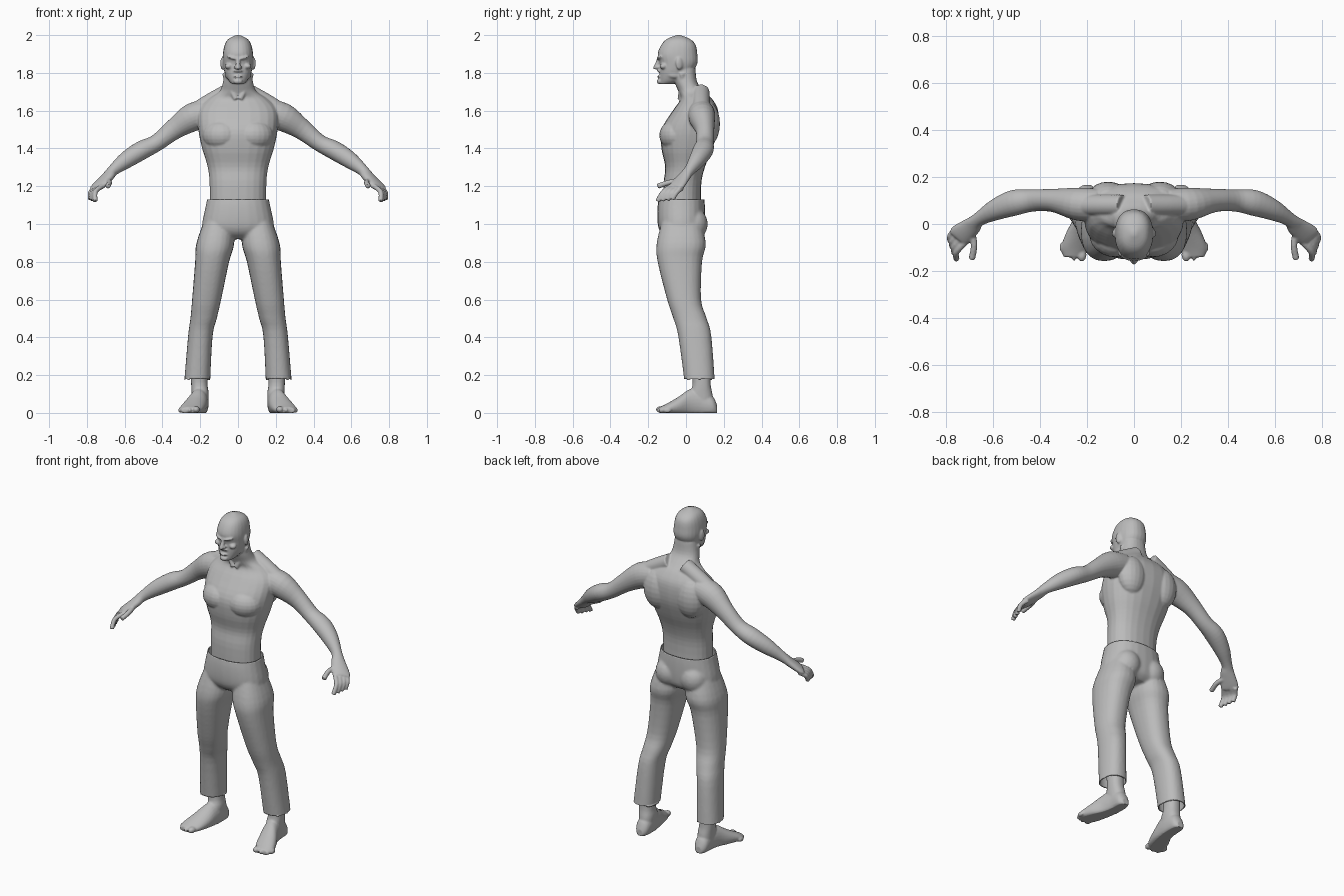
import bpy, bmesh, math
from mathutils import Vector, Matrix

default_cube = bpy.data.objects.get("Cube")
if default_cube:
    bpy.data.objects.remove(default_cube, do_unlink=True)

grey = bpy.data.materials.new("plain grey")
grey.use_nodes = True
grey.diffuse_color = (.5, .5, .5, 1)
grey.node_tree.nodes["Principled BSDF"].inputs["Base Color"].default_value = grey.diffuse_color


def spline(rows, steps=4):
    """Smooth curve through rows of numbers."""
    smooth = []
    for i, (start, end) in enumerate(zip(rows, rows[1:])):
        before, after = rows[max(i - 1, 0)], rows[min(i + 2, len(rows) - 1)]
        for k in range(steps):
            t = k / steps
            ease = t * t * (3 - t - t)
            pull, push = t * (1 - t) ** 2 / 2, t * t * (1 - t) / 2
            smooth.append([a + (b - a) * ease + (b - p) * pull - (n - a) * push
                           for p, a, b, n in zip(before, start, end, after)])
    return smooth + [list(rows[-1])]


def skin(bm, rings, power=2, sides=24):
    """Closed tube through rings of (centre, across, along)."""
    loops = []
    for centre, across, along in rings:
        loop = []
        for k in range(sides):
            angle = math.tau * k / sides
            c, s = math.cos(angle), math.sin(angle)
            point = (centre + across * math.copysign(abs(c) ** (2 / power), c)
                     + along * math.copysign(abs(s) ** (2 / power), s))
            point.z = max(point.z, 0)
            loop.append(bm.verts.new(point))
        loops.append(loop)
    for lower, upper in zip(loops, loops[1:]):
        for k in range(sides):
            bm.faces.new((lower[k - 1], lower[k], upper[k], upper[k - 1]))
    bm.faces.new(loops[0])
    bm.faces.new(loops[-1])


def stack(bm, rows, side=0, power=2.3):
    """Level rings: height, half width, front, back and, on a side, x centre."""
    rings = []
    for height, width, front, back, *x in spline(rows):
        centre = Vector((side * sum(x), (front + back) / 2, height))
        rings.append((centre, Vector((width, 0, 0)), Vector((0, (back - front) / 2, 0))))
    skin(bm, rings, power)


def limb(bm, side, rows):
    """Rings across a path: x, y, z, sideways radius, upright radius."""
    rows = spline(rows)
    points = [Vector((side * x, y, z)) for x, y, z, *radii in rows]
    rings = []
    for i, (centre, row) in enumerate(zip(points, rows)):
        ahead = points[min(i + 1, len(points) - 1)] - points[max(i - 1, 0)]
        across = ahead.cross(Vector((0, 0, 1))).normalized()
        upright = across.cross(ahead).normalized()
        rings.append((centre, across * row[-2], upright * row[-1]))
    skin(bm, rings)


def tube(bm, side, points, radius):
    limb(bm, side, [(*point, radius, radius) for point in points])


def blob(bm, centre, size, tilt=0, turn=0):
    matrix = (Matrix.Translation(centre) @ Matrix.Rotation(turn, 4, "Z")
              @ Matrix.Rotation(tilt, 4, "Y") @ Matrix.Diagonal((*size, 1)))
    bmesh.ops.create_uvsphere(bm, u_segments=20, v_segments=12, radius=1, matrix=matrix)


def fuse(name, bm, voxel, passes):
    """Merge overlapping shapes into one smooth surface."""
    bmesh.ops.recalc_face_normals(bm, faces=bm.faces)
    mesh = bpy.data.meshes.new(name)
    bm.to_mesh(mesh)
    bm.free()
    part = bpy.data.objects.new(name, mesh)
    bpy.context.collection.objects.link(part)
    merge = part.modifiers.new("merge", "REMESH")
    merge.mode, merge.voxel_size, merge.use_smooth_shade = "VOXEL", voxel, True
    soften = part.modifiers.new("soften", "SMOOTH")
    soften.iterations = passes
    evaluated = part.evaluated_get(bpy.context.evaluated_depsgraph_get())
    part.data = bpy.data.meshes.new_from_object(evaluated)
    part.modifiers.clear()
    part.data.materials.clear()
    part.data.materials.append(grey)
    part.data.polygons.foreach_set("use_smooth", [True] * len(part.data.polygons))
    return part


# Torso and neck
bm = bmesh.new()
stack(bm, [(1, .15, -.12, .08), (1.2, .15, -.12, .08), (1.3, .16, -.11, .1),
           (1.4, .19, -.13, .14), (1.5, .21, -.13, .17), (1.6, .21, -.07, .17),
           (1.66, .16, -.03, .14), (1.7, .1, -.04, .1), (1.75, .08, -.06, .06), (1.82, .07, -.08, .05)])

# Head, from chin to crown
stack(bm, [(1.74, .03, -.14, -.07), (1.76, .05, -.14, -.02), (1.8, .07, -.14, .03),
           (1.85, .08, -.14, .06), (1.9, .08, -.15, .06), (1.95, .07, -.13, .05),
           (1.98, .05, -.1, .02), (2, .01, -.05, -.03)])

# Nose, lips and chin
tube(bm, 1, [(0, -.14, 1.88), (0, -.15, 1.85), (0, -.16, 1.83), (0, -.16, 1.82)], .012)
for height in (1.81, 1.78):
    blob(bm, (0, -.14, height), (.025, .014, .006))
blob(bm, (0, -.14, 1.755), (.025, .015, .015))

for s in (1, -1):
    # Chest, shoulder blade, collar and neck muscles
    blob(bm, (s * .09, -.06, 1.47), (.1, .08, .08), turn=s / 4)
    blob(bm, (s * .11, .11, 1.53), (.09, .07, .12))
    tube(bm, s, [(.05, .08, 1.7), (.14, .08, 1.65), (.22, .08, 1.6)], .045)
    tube(bm, s, [(.01, -.03, 1.66), (.05, -.02, 1.74), (.07, -.02, 1.8)], .015)

    # Brow, cheek, nostril, jaw and ear
    blob(bm, (s * .03, -.14, 1.88), (.03, .014, .008), tilt=-s / 4, turn=s / 3)
    blob(bm, (s * .05, -.12, 1.835), (.02, .02, .015))
    blob(bm, (s * .012, -.15, 1.83), (.01, .01, .008))
    blob(bm, (s * .055, -.06, 1.79), (.015, .04, .02))
    blob(bm, (s * .083, -.035, 1.85), (.009, .02, .033), turn=s / 3)

    # Arm and palm
    limb(bm, s, [(.15, .08, 1.59, .07, .07), (.24, .085, 1.565, .07, .075), (.34, .1, 1.5, .05, .055),
                 (.43, .1, 1.43, .047, .045), (.51, .09, 1.39, .055, .05), (.59, .06, 1.34, .045, .045),
                 (.66, .02, 1.285, .03, .03), (.69, -.01, 1.25, .04, .025),
                 (.74, -.05, 1.2, .05, .02), (.75, -.06, 1.19, .04, .01)])

    # Curled fingers, shorter toward the little one, and a thumb
    for k in range(4):
        length = 1 - k / 12
        knuckle = Vector((.72, -.08, 1.2)).lerp(Vector((.755, -.02, 1.19)), k / 3)
        bend = knuckle + Vector((.035, -.04, -.03)) * length
        tip = bend + Vector((0, -.03, -.05)) * length
        tube(bm, s, (knuckle, bend, tip), .013)
    tube(bm, s, [(.69, -.03, 1.23), (.68, -.09, 1.22), (.69, -.15, 1.2)], .014)

    # Ankle
    stack(bm, [(.02, .04, .02, .15, .2), (.1, .045, .02, .14, .2),
               (.16, .043, .035, .13, .205), (.3, .045, .02, .13, .205)], s)

    # Foot, from heel to toe: y, x centre, half width, height
    foot = spline([(.165, .2, .02, .04), (.14, .2, .04, .09), (.08, .2, .045, .13), (.02, .21, .05, .125),
                   (-.04, .23, .06, .085), (-.1, .25, .06, .05), (-.14, .26, .04, .03)])
    skin(bm, [(Vector((s * x, y, tall * .4)), Vector((wide, 0, 0)), Vector((0, 0, tall * .6)))
              for y, x, wide, tall in foot])

    # Toes
    blob(bm, (s * .222, -.13, .018), (.02, .03, .018))
    for k in range(4):
        blob(bm, (s * (.255 + k * .017), -.135 + k * .012, .014), (.01, .022, .014))
fuse("body", bm, .0055, 2)

# Trousers: hips, seat and legs
bm = bmesh.new()
stack(bm, [(1.2, .15, -.13, .09), (1.1, .17, -.15, .1), (1, .19, -.15, .1),
           (.95, .18, -.13, .09), (.92, .11, -.09, .06)])
for s in (1, -1):
    blob(bm, (s * .085, .04, 1), (.08, .075, .085))
    stack(bm, [(1.04, .07, -.12, .07, .1), (.9, .1, -.155, .105, .12), (.8, .09, -.15, .085, .137),
               (.6, .077, -.1, .08, .166), (.5, .07, -.067, .11, .182), (.4, .065, -.04, .135, .2),
               (.1, .07, 0, .157, .22)], s)
trousers = fuse("trousers", bm, .008, 3)

# Open the waist and the cuffs, then give the cloth a thin hem
bm = bmesh.new()
bm.from_mesh(trousers.data)
for height, direction in ((1.13, 1), (.18, -1)):
    bmesh.ops.bisect_plane(bm, geom=bm.verts[:] + bm.edges[:] + bm.faces[:], plane_co=(0, 0, height),
                           plane_no=(0, 0, direction), clear_outer=True)
bm.to_mesh(trousers.data)
bm.free()
hem = trousers.modifiers.new("cloth", "SOLIDIFY")
hem.thickness, hem.offset = .006, -1
